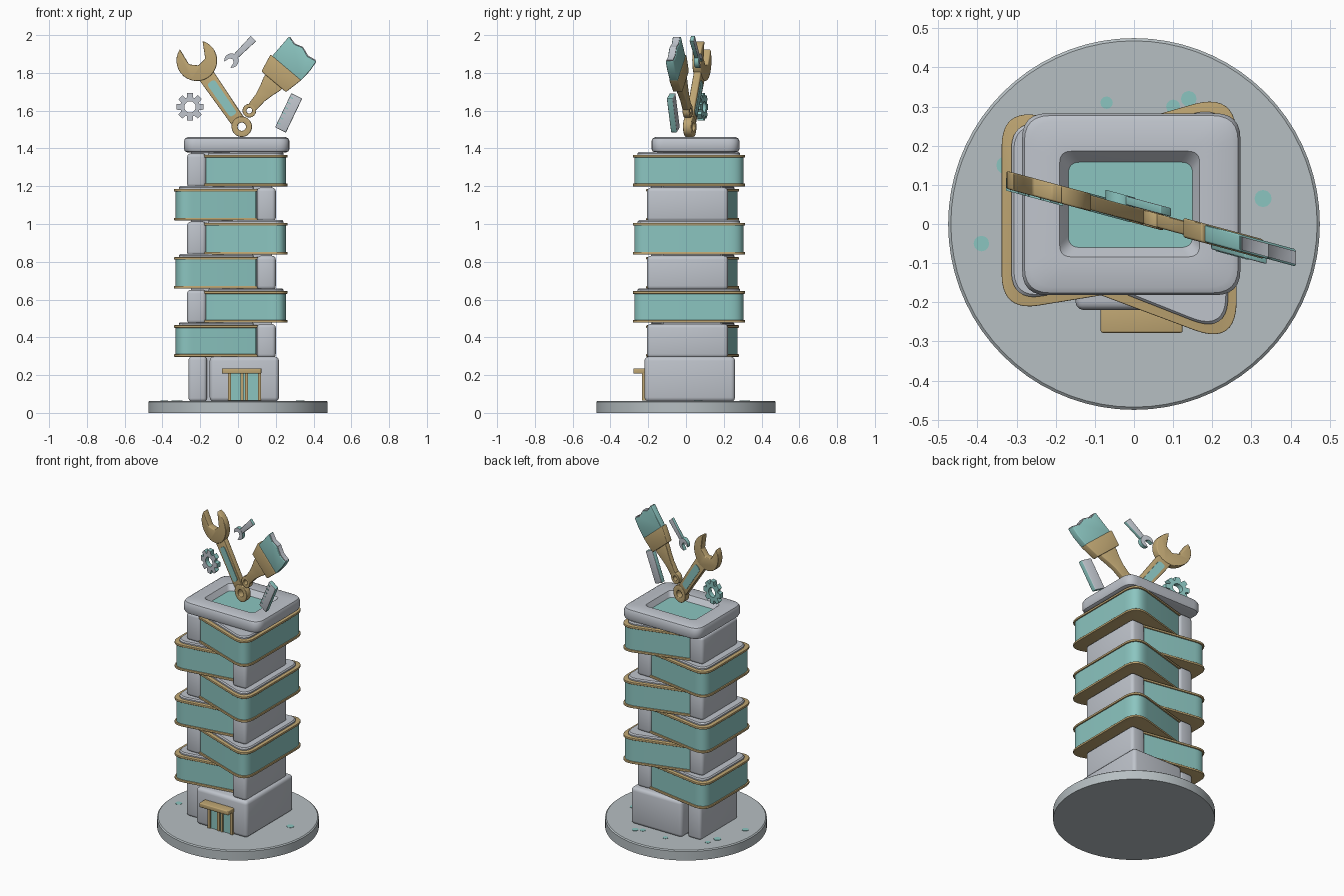
import bpy, bmesh, math
from mathutils import Vector
from math import sin, cos, pi, radians

if "Cube" in bpy.data.objects:
    bpy.data.objects.remove(bpy.data.objects["Cube"])


def material(name, rgb):
    m = bpy.data.materials.new(name)
    m.diffuse_color = (*rgb, 1)
    m.use_nodes = True
    m.node_tree.nodes["Principled BSDF"].inputs["Base Color"].default_value = m.diffuse_color
    return m


GREY = material("light grey", (0.52, 0.55, 0.60))
STONE = material("base grey", (0.47, 0.52, 0.54))
TEAL = material("teal glass", (0.26, 0.56, 0.53))
GOLD = material("gold trim", (0.52, 0.38, 0.17))


def loft(name, loops, mats, closed=False, bevel=0.0, rule=None):
    """Skin equal-length loops of 3D points; cap the ends unless closed."""
    bm = bmesh.new()
    rows = [[bm.verts.new(p) for p in loop] for loop in loops]
    pairs = list(zip(rows, rows[1:])) + ([(rows[-1], rows[0])] if closed else [])
    n = len(rows[0])
    for a, b in pairs:
        for i in range(n):
            j = (i + 1) % n
            bm.faces.new((a[i], a[j], b[j], b[i]))
    if not closed:
        bm.faces.new(rows[0][::-1])
        bm.faces.new(rows[-1])
    bmesh.ops.recalc_face_normals(bm, faces=bm.faces)
    if bevel:
        edges = [e for e in bm.edges if e.calc_face_angle(0) > radians(40)]
        bmesh.ops.bevel(bm, geom=edges, offset=bevel, segments=3, profile=0.5,
                        affect='EDGES', clamp_overlap=True)
    bm.normal_update()
    if rule:
        for f in bm.faces:
            f.material_index = rule(f)
    me = bpy.data.meshes.new(name)
    bm.to_mesh(me)
    bm.free()
    for m in mats:
        me.materials.append(m)
    ob = bpy.data.objects.new(name, me)
    bpy.context.collection.objects.link(ob)
    bpy.ops.object.select_all(action='DESELECT')
    ob.select_set(True)
    bpy.context.view_layer.objects.active = ob
    bpy.ops.object.shade_smooth_by_angle(angle=radians(35))
    return ob


def rounded(pts, ts, n=6):
    """Round the corners of a 2D polygon; ts = tangent length per corner."""
    out = []
    for i, p in enumerate(pts):
        p, a, b = Vector(p), Vector(pts[i - 1]), Vector(pts[(i + 1) % len(pts)])
        t = ts[i] if isinstance(ts, (list, tuple)) else ts
        s0, s1 = p + (a - p).normalized() * t, p + (b - p).normalized() * t
        for k in range(n + 1):
            s = k / n
            out.append(s0 * (1 - s) ** 2 + p * 2 * s * (1 - s) + s1 * s * s)
    return out


def rect(x0, x1, y0, y1, t):
    return rounded([(x0, y0), (x1, y0), (x1, y1), (x0, y1)], t)


def at(loop, z):
    return [(p[0], p[1], z) for p in loop]


def box(name, x0, x1, y0, y1, z0, z1, mat, bevel=0.0):
    c = [(x0, y0), (x1, y0), (x1, y1), (x0, y1)]
    return loft(name, [at(c, z0), at(c, z1)], [mat], bevel=bevel)


def circle(cx, cy, r, n=32):
    return [(cx + r * cos(2 * pi * i / n), cy + r * sin(2 * pi * i / n)) for i in range(n)]


# Round base with paint spots
loft("base_disc", [at(circle(0, 0, 0.475, 72), 0), at(circle(0, 0, 0.475, 72), 0.058),
                   at(circle(0, 0, 0.468, 72), 0.064)], [STONE])
for x, y, r in [(0.33, 0.065, 0.022), (-0.39, -0.05, 0.02), (-0.33, 0.15, 0.022),
                (-0.07, 0.31, 0.016), (0.1, 0.3, 0.018), (0.14, 0.32, 0.02), (-0.31, 0.22, 0.015)]:
    loft("paint_spot", [at(circle(x, y, r, 12), 0.062), at(circle(x, y, r, 12), 0.066)], [TEAL])

# Ground floor
box("ground_block", -0.15, 0.217, -0.22, 0.26, 0.06, 0.298, GREY, 0.022)
box("ground_side_slab", -0.262, -0.165, -0.16, 0.225, 0.06, 0.298, GREY, 0.018)
box("core", -0.25, 0.18, -0.12, 0.185, 0.06, 1.40, GREY)

# Entrance
box("door_glass", -0.045, 0.115, -0.226, -0.21, 0.066, 0.21, TEAL)
for x in (-0.045, 0.022, 0.046, 0.115):
    box("door_bar", x - 0.008, x + 0.008, -0.234, -0.21, 0.066, 0.212, GOLD)
box("door_awning", -0.085, 0.124, -0.278, -0.2, 0.208, 0.236, GOLD, 0.005)

# Alternating flared window floors
RIGHT = ([(-0.172, -0.14), (0.255, -0.302), (0.255, 0.328), (-0.172, 0.205)],
         [0.006, 0.11, 0.11, 0.006])
LEFT = ([(-0.33, -0.215), (0.095, -0.145), (0.13, 0.205), (-0.33, 0.285)],
        [0.09, 0.006, 0.006, 0.09])


def grow(loop, f):
    c = sum(loop, Vector((0, 0))) / len(loop)
    return [p + (p - c).normalized() * f for p in loop]


for i in range(6):
    z = 0.297 + 0.1805 * i
    odd = i % 2
    shape = rounded(*(RIGHT if odd else LEFT), n=10)
    loft("window_band", [at(shape, z + 0.005), at(shape, z + 0.16)], [TEAL])
    rim = grow(shape, 0.01)
    for zt in (z, z + 0.153):
        loft("gold_trim", [at(rim, zt), at(rim, zt + 0.014)], [GOLD], bevel=0.003)
    lip, lip2 = grow(shape, -0.02), grow(shape, -0.028)
    loft("floor_lip", [at(lip, z + 0.15), at(lip, z + 0.175), at(lip2, z + 0.182)], [GREY])
    if odd:
        box("left_column", -0.27, -0.168, -0.15, 0.215, z - 0.006, z + 0.174, GREY, 0.02)
    else:
        box("right_column", 0.10, 0.2, -0.206, 0.222, z - 0.006, z + 0.174, GREY, 0.02)

# Roof tray with sunken teal floor
o = (-0.286, 0.272, -0.182, 0.283)


def outer(d, z):
    return at(rect(o[0] + d, o[1] - d, o[2] + d, o[3] - d, 0.065), z)


loft("roof_tray", [outer(0.02, 1.378), outer(0.005, 1.385), outer(0, 1.397), outer(0, 1.44),
                   outer(0.006, 1.453), outer(0.02, 1.46),
                   at(rect(-0.19, 0.168, -0.084, 0.186, 0.03), 1.457),
                   at(rect(-0.168, 0.15, -0.06, 0.158, 0.03), 1.425)], [GREY, TEAL],
     rule=lambda f: int(f.normal.z > 0.9 and abs(f.calc_center_median().z - 1.425) < 0.005))


# Floating tools: outlines in the front plane, set on one slanted upright plane
def flat(name, outline, thick, mats, hole=None, off=0.0, bevel=0.0, rule=None):
    def side(loop, d):
        return [(p[0], -0.27 * p[0] + 0.025 + off + d, p[1]) for p in loop]
    h = thick / 2
    loops = [side(outline, h), side(outline, -h)]
    if hole:
        loops += [side(hole, -h), side(hole, h)]
    return loft(name, loops, mats, closed=bool(hole), bevel=bevel, rule=rule)


def local(origin, direction, pts):
    """Map (along, across) points to the front plane."""
    d = Vector(direction).normalized()
    n = Vector((d.y, -d.x))
    return [Vector(origin) + d * a + n * c for a, c in pts]


def bar(w0, w1, a0, a1):
    return [(a0, -w0), (a0, w0), (a1, w1), (a1, -w1)]


def jaw(r):
    arc = [(r * cos(t), r * sin(t)) for t in
           [radians(36 + 288 * k / 24) for k in range(25)]]
    return arc + [(0.35 * r, -0.5 * r), (-0.05 * r, -0.42 * r), (-0.25 * r, 0),
                  (-0.05 * r, 0.42 * r), (0.35 * r, 0.5 * r)]


# Large wrench
W, WD = (0.02, 1.515), (-0.57, 0.82)
flat("wrench_ring", circle(*W, 0.054), 0.044, [GOLD], hole=circle(*W, 0.022), bevel=0.004)
flat("wrench_handle", local(W, WD, bar(0.038, 0.044, 0.035, 0.33)), 0.038, [GOLD], bevel=0.005)
flat("wrench_jaw", local((-0.218, 1.865), (-0.36, 1), jaw(0.108)), 0.046, [GOLD], bevel=0.005)
inset = rounded(local(W, WD, bar(0.022, 0.024, 0.075, 0.29)), 0.018)
for s in (-1, 1):
    flat("wrench_inlay", inset, 0.006, [TEAL], off=s * 0.02)

# Paint brush
B, BD = (0.06, 1.6), (0.645, 0.765)
flat("brush_ring", circle(*B, 0.036), 0.036, [GOLD], hole=circle(*B, 0.015), bevel=0.003)
half = [(0.025, 0.026), (0.09, 0.03), (0.14, 0.042), (0.185, 0.056), (0.225, 0.06)]
flat("brush_handle", local(B, BD, half + [(a, -c) for a, c in half[::-1]]), 0.036,
     [GOLD], bevel=0.005)
flat("brush_ferrule", local(B, BD, bar(0.085, 0.106, 0.20, 0.30)), 0.05, [GOLD], bevel=0.006)
flat("brush_bristles", local(B, BD, [(0.295, -0.094), (0.295, 0.106), (0.37, 0.11), (0.428, 0.104),
                                     (0.418, 0.05), (0.436, 0.0), (0.422, -0.045), (0.436, -0.092)]),
     0.044, [TEAL], bevel=0.005)
flat("brush_tip", local(B, BD, [(0.41, 0.0), (0.41, 0.098), (0.432, 0.098), (0.424, 0.05),
                                (0.441, 0.0), (0.427, -0.045), (0.438, -0.085), (0.41, -0.085)]),
     0.034, [GREY])


def edge_rule(f):
    return int(abs(f.normal.dot(Vector((0.26, 0.966, 0)))) < 0.5)


# Small wrench
S, SD = (-0.035, 1.865), (0.72, 0.72)
flat("small_wrench_handle", local(S, SD, bar(0.014, 0.02, 0.02, 0.165)), 0.022, [GREY, TEAL],
     off=0.03, bevel=0.003, rule=edge_rule)
flat("small_wrench_jaw", local(S, (-0.72, -0.72), jaw(0.038)), 0.026, [GREY, TEAL],
     off=0.03, rule=edge_rule)

# Gear: grey front, teal edge and back
G = (-0.254, 1.62)
teeth, N = [], 8
for k in range(N):
    for da, r in ((-0.32, 0.052), (-0.2, 0.074), (0.2, 0.074), (0.32, 0.052)):
        a = 2 * pi * k / N + da
        teeth.append((G[0] + r * cos(a), G[1] + r * sin(a)))
bore = [(G[0] + 0.03 * cos(2 * pi * k / N + d), G[1] + 0.03 * sin(2 * pi * k / N + d))
        for k in range(N) for d in (-0.32, -0.2, 0.2, 0.32)]
flat("gear", teeth, 0.032, [GREY, TEAL], hole=bore, off=-0.012,
     rule=lambda f: int(f.normal.y > -0.9))

# Ruler with tick marks
R, RD = (0.268, 1.588), (0.43, 0.9)
flat("ruler", local(R, RD, bar(0.032, 0.032, -0.1, 0.1)), 0.032, [GREY, TEAL], off=-0.02,
     bevel=0.004, rule=edge_rule)
for k in range(6):
    a = -0.075 + 0.03 * k
    flat("ruler_tick", local(R, RD, [(a, -0.03), (a, -0.012), (a + 0.006, -0.012), (a + 0.006, -0.03)]),
         0.004, [TEAL], off=-0.036)
